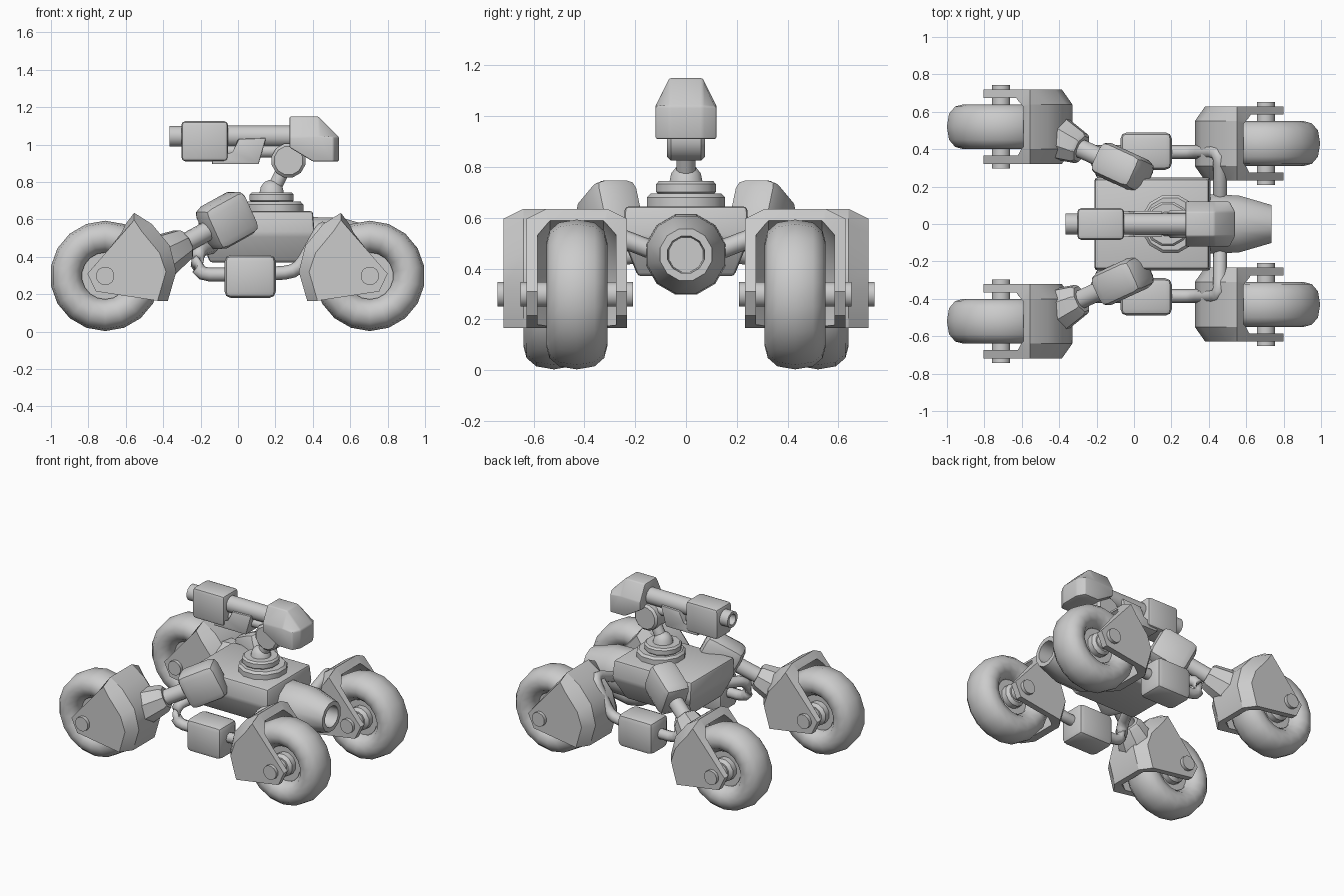
import bpy, bmesh, math
from mathutils import Vector as V, Matrix

if "Cube" in bpy.data.objects:
    bpy.data.objects.remove(bpy.data.objects["Cube"])


def finish(name, bm, angle=32):
    bmesh.ops.recalc_face_normals(bm, faces=bm.faces[:])
    me = bpy.data.meshes.new(name)
    bm.to_mesh(me)
    bm.free()
    ob = bpy.data.objects.new(name, me)
    bpy.context.collection.objects.link(ob)
    smooth(ob, angle)
    return ob


def smooth(ob, angle=32):
    bpy.ops.object.select_all(action='DESELECT')
    ob.select_set(True)
    bpy.context.view_layer.objects.active = ob
    bpy.ops.object.shade_smooth_by_angle(angle=math.radians(angle))


def loft(name, rings, bevel=0, closed=False, angle=32):
    """Skin a list of equal-length rings; cap the ends unless closed."""
    bm = bmesh.new()
    vs = [[bm.verts.new(p) for p in r] for r in rings]
    n = len(vs[0])
    for a, b in zip(vs, vs[1:] + (vs[:1] if closed else [])):
        for i in range(n):
            bm.faces.new((a[i], a[(i + 1) % n], b[(i + 1) % n], b[i]))
    if not closed:
        bm.faces.new(vs[0])
        bm.faces.new(vs[-1])
    if bevel:
        bmesh.ops.bevel(bm, geom=bm.edges[:], offset=bevel, segments=2,
                        affect='EDGES', profile=0.5)
    return finish(name, bm, angle)


def lathe(name, origin, axis, profile, n=16, closed=False, angle=32):
    """Spin (distance along axis, radius) points around an axis."""
    q = V(axis).to_track_quat('Z', 'Y')
    rings = [[V(origin) + q @ V((r * math.cos(2 * math.pi * (i + .5) / n),
                                 r * math.sin(2 * math.pi * (i + .5) / n), d))
              for i in range(n)] for d, r in profile]
    return loft(name, rings, closed=closed, angle=angle)


def rod(name, p, q, r1, r2=None, n=12, b=0):
    d = V(q) - V(p)
    r2 = r2 or r1
    prof = [(0, r1), (d.length, r2)]
    if b:
        prof = [(0, r1 - b), (b, r1), (d.length - b, r2), (d.length, r2 - b)]
    return lathe(name, p, d, prof, n)


def box(name, c, size, bevel, direction=(1, 0, 0)):
    bm = bmesh.new()
    bmesh.ops.create_cube(bm, size=1)
    bmesh.ops.scale(bm, vec=size, verts=bm.verts[:])
    bmesh.ops.bevel(bm, geom=bm.edges[:], offset=bevel, segments=2,
                    affect='EDGES', profile=0.5)
    x = V(direction).normalized()
    y = V((0, 0, 1)).cross(x).normalized()
    m = Matrix((x, y, x.cross(y))).transposed().to_4x4()
    bmesh.ops.transform(bm, matrix=Matrix.Translation(c) @ m, verts=bm.verts[:])
    return finish(name, bm, 40)


def pipe(name, pts, r, bend=0.07):
    """Round tube through points, with rounded corners."""
    pts = [V(p) for p in pts]
    path = [pts[0]]
    for a, b, c in zip(pts, pts[1:], pts[2:]):
        s, e = b + (a - b).normalized() * bend, b + (c - b).normalized() * bend
        path += [s.lerp(b, t).lerp(b.lerp(e, t), t) for t in (0, .33, .67, 1)]
    path.append(pts[-1])
    cu = bpy.data.curves.new(name, 'CURVE')
    cu.dimensions = '3D'
    cu.bevel_depth, cu.bevel_resolution, cu.use_fill_caps = r, 2, True
    sp = cu.splines.new('POLY')
    sp.points.add(len(path) - 1)
    for sv, p in zip(sp.points, path):
        sv.co = (*p, 1)
    ob = bpy.data.objects.new(name, cu)
    bpy.context.collection.objects.link(ob)


def fender(name, ax, ay, az, s):
    """Forked wheel guard; s is the x direction towards the body."""
    side = [(-.095, .31), (-.05, .215), (.335, .165), (.38, .32),
            (.345, .46), (.25, .575), (.155, .635)]
    rings = []
    for dy in (-.198, -.12, .12, .198):
        inset = .055 if abs(dy) > .15 else 0
        rings.append([(ax + s * (u - inset * (u > .2)), ay + dy,
                       z - inset * .7 * (z > .4)) for u, z in side])
    ob = loft(name, rings)
    cut = lathe('wheel_cutter', (ax, ay - .155, az), (0, 1, 0),
                [(0, .25), (.05, .315), (.26, .315), (.31, .25)], 24)
    mod = ob.modifiers.new('wheel_well', 'BOOLEAN')
    mod.object, mod.operation, mod.solver = cut, 'DIFFERENCE', 'EXACT'
    bpy.context.view_layer.objects.active = ob
    bpy.ops.object.modifier_apply(modifier=mod.name)
    bpy.data.objects.remove(cut)
    smooth(ob)


# Wheels, axles and fenders
half = [(.06, .125), (.105, .16), (.12, .205), (.108, .25), (.07, .283)]
tire = half + [(0, .295)] + [(-d, r) for d, r in reversed(half)]
for end, ax, ay, s in (('rear', -.71, .52, 1), ('front', .705, .43, -1)):
    for side in (1, -1):
        y, z = ay * side, .298
        tag = f"{end}_{'left' if side > 0 else 'right'}"
        lathe('tire_' + tag, (ax, y, z), (0, 1, 0), tire, 18, True, 50)
        rod('rim_' + tag, (ax, y - .04, z), (ax, y + .04, z), .14)
        rod('hub_' + tag, (ax, y - .1, z), (ax, y + .1, z), .08, b=.02)
        rod('axle_' + tag, (ax, y - .222, z), (ax, y + .222, z), .05)
        fender('fender_' + tag, ax, y, z, s)

for side in (1, -1):
    tag = 'left' if side > 0 else 'right'
    # Rear leg: shoulder, arm and socket on one sloping axis
    c, d = V((-.06, .30 * side, .595)), V((-1, .46 * side, -.55))
    box('shoulder_' + tag, c, (.27, .19, .25), .05, -d)
    rod('leg_arm_' + tag, c, c + d * .32, .052)
    rod('leg_socket_' + tag, c + d * .38, c + d * .22, .13, .09, n=8, b=.015)
    # Side canister with its pipes
    box('canister_' + tag, (.065, .39 * side, .295), (.275, .2, .23), .035)
    pipe('rear_pipe_' + tag, [(0, .385 * side, .305), (-.22, .385 * side, .305),
         (-.22, .385 * side, .43), (-.12, .16 * side, .46)], .037)
    pipe('front_pipe_' + tag, [(.1, .385 * side, .305), (.32, .385 * side, .32),
         (.46, .385 * side, .57), (.46, .1 * side, .46)], .037)

# Hull
loft('hull', [[(x0, -y, z), (x1, -y, z), (x1, y, z), (x0, y, z)]
              for z, x0, x1, y in ((.37, -.15, .34, .19), (.52, -.21, .41, .25),
                                   (.645, -.21, .40, .24))], .015)
# Hollow nozzle at the front end
lathe('nozzle', (0, 0, .455), (1, 0, 0),
      [(.36, .15), (.40, .163), (.56, .158), (.735, .105), (.735, .075),
       (.60, .07)], 12)

# Turret base and jointed neck
rod('turret_base', (.195, 0, .63), (.195, 0, .695), .16, b=.015)
rod('turret_ring', (.18, 0, .69), (.18, 0, .745), .122, b=.012)
lathe('neck_dome', (.18, 0, .74), (0, 0, 1),
      [(0, .068), (.035, .06), (.06, .04), (.07, .015)], 12)
rod('neck', (.19, 0, .76), (.265, 0, .91), .038)
rod('elbow_joint', (.27, -.075, .915), (.27, .075, .915), .093, n=12, b=.015)

# Gun: rear housing, barrel, front block, muzzle and under plate
head = [(.275, 1.15), (.43, 1.15), (.54, 1.04), (.54, .91), (.40, .91), (.275, .985)]
rings = []
for y, drop, cut in ((-.12, .11, .03), (-.065, 0, 0), (.065, 0, 0), (.12, .11, .03)):
    rings.append([(x - cut * (x > .5), y, z - drop * (z > 1.1)) for x, z in head])
loft('gun_housing', rings, .008)
rod('gun_barrel', (-.1, 0, 1.045), (.32, 0, 1.045), .058)
rod('gun_rail', (-.1, 0, .965), (.34, 0, .965), .035)
box('gun_block', (-.178, 0, 1.018), (.25, .17, .215), .022)
lathe('gun_muzzle', (-.25, 0, 1.045), (-1, 0, 0),
      [(0, .057), (.115, .057), (.115, .037), (.05, .037)], 12)
plate = [(-.14, .895), (.11, .895), (.15, 1.035), (0, 1.03), (-.025, .955), (-.135, .93)]
loft('gun_under_plate', [[(x, y, z) for x, z in plate] for y in (-.07, .07)], .006)
